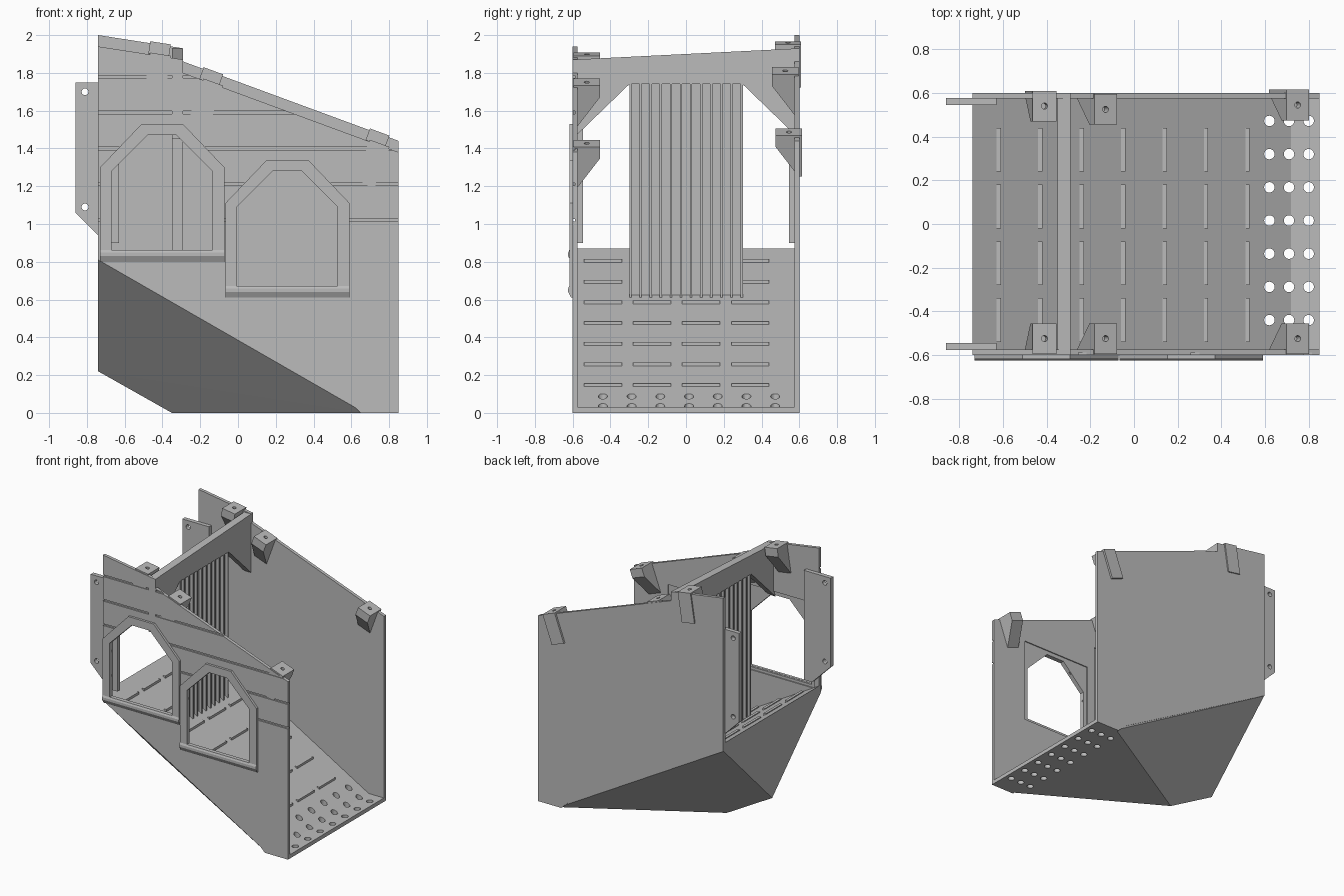
import bpy, bmesh, math
from mathutils import Matrix, Vector

cube = bpy.data.objects.get("Cube")
if cube:
    bpy.data.objects.remove(cube, do_unlink=True)

grey = bpy.data.materials.new("plain_grey")
grey.use_nodes = True
grey.diffuse_color = (0.5, 0.5, 0.5, 1)
grey.node_tree.nodes["Principled BSDF"].inputs["Base Color"].default_value = (0.5, 0.5, 0.5, 1)


def finish(name, bm):
    bmesh.ops.recalc_face_normals(bm, faces=bm.faces)
    mesh = bpy.data.meshes.new(name)
    bm.to_mesh(mesh)
    bm.free()
    mesh.materials.append(grey)
    obj = bpy.data.objects.new(name, mesh)
    bpy.context.collection.objects.link(obj)
    return obj


def add_prism(bm, pts, axis, a, b):
    """Extrude a profile: (x, z) along y, or (y, z) along x."""
    def place(p, t):
        return (p[0], t, p[1]) if axis == "y" else (t, p[0], p[1])
    face = bm.faces.new([bm.verts.new(place(p, a)) for p in pts])
    new = bmesh.ops.extrude_face_region(bm, geom=[face])["geom"]
    verts = [v for v in new if isinstance(v, bmesh.types.BMVert)]
    bmesh.ops.translate(bm, verts=verts, vec=Vector(place((0, 0), b - a)))


def prism(name, pts, axis, a, b):
    bm = bmesh.new()
    add_prism(bm, pts, axis, a, b)
    return finish(name, bm)


def rect(u0, u1, v0, v1):
    return [(u0, v0), (u1, v0), (u1, v1), (u0, v1)]


def cylinders(centres, radius, depth, rot=Matrix()):
    bm = bmesh.new()
    for c in centres:
        bmesh.ops.create_cone(bm, cap_ends=True, segments=20, radius1=radius,
                              radius2=radius, depth=depth,
                              matrix=Matrix.Translation(c) @ rot)
    return finish("cutter", bm)


def cut(targets, cutter):
    cutter.hide_render = True
    for obj in targets:
        mod = obj.modifiers.new("cut", "BOOLEAN")
        mod.operation = "DIFFERENCE"
        mod.solver = "EXACT"
        mod.object = cutter
        bpy.context.view_layer.objects.active = obj
        bpy.ops.object.modifier_apply(modifier=mod.name)
    bpy.data.objects.remove(cutter, do_unlink=True)


X0, X1, STEP = -0.74, 0.85, -0.29     # ends of the walls and the roof step
W, T = 0.6, 0.025                     # half width and wall thickness


def wall_profile(lift):
    return [(X0, 0.81), (0.59, 0.06), (0.65, 0), (X1, 0), (X1, 1.38 + lift),
            (STEP, 1.8 + lift), (STEP, 1.87 + lift), (X0, 1.94 + lift)]


# Side walls
front_wall = prism("front_wall", wall_profile(0), "y", -W, -W + T)
back_wall = prism("back_wall", wall_profile(0.06), "y", W - T, W)

# Board grooves on the front wall
bm = bmesh.new()
for i in range(5):
    z = 1.02 + 0.19 * i
    add_prism(bm, rect(-1, 1, z - 0.007, z + 0.007), "y", -W - 0.1, -W + 0.012)
cut([front_wall], finish("cutter", bm))


# Windows with trim and sill
def arch(x0, x1, z0, z1, z2, inset):
    return [(x0, z0), (x1, z0), (x1, z1), (x1 - inset, z2), (x0 + inset, z2), (x0, z1)]


for side, dx, dz in (("upper", 0, 0), ("lower", 0.663, -0.19)):
    outer = arch(-0.73 + dx, -0.072 + dx, 0.83 + dz, 1.3 + dz, 1.53 + dz, 0.22)
    inner = arch(-0.67 + dx, -0.135 + dx, 0.86 + dz, 1.28 + dz, 1.47 + dz, 0.19)
    trim = prism(side + "_window_trim", outer, "y", -W - 0.018, -W + 0.003)
    cut([front_wall, trim], prism("cutter", inner, "y", -W - 0.2, -W + 0.2))
    recess = rect(-0.7 + dx, -0.105 + dx, 0.84 + dz, 1.5 + dz)
    cut([front_wall], prism("cutter", recess, "y", -W + T - 0.008, -W + 0.1))
    sill = [(-W + 0.003, 0.8 + dz), (-W - 0.008, 0.8 + dz), (-W - 0.024, 0.83 + dz),
            (-W - 0.024, 0.848 + dz), (-W - 0.018, 0.862 + dz), (-W + 0.003, 0.862 + dz)]
    prism(side + "_window_sill", sill, "x", -0.73 + dx, -0.072 + dx)

# Sloping floor over a keeled underside, and the flat outlet floor
bm = bmesh.new()
points = [(X0, 0, 0.22), (-0.35, 0, 0)]
for y in (-W + 0.004, W - 0.004):
    points += [(X0, y, 0.81), (X0, y, 0.87), (0.67, y, 0), (0.72, y, 0), (0.72, y, 0.03)]
for p in points:
    bm.verts.new(p)
bmesh.ops.convex_hull(bm, input=bm.verts)
ramp = finish("sloping_floor", bm)
outlet = prism("outlet_floor", rect(0.7, X1, 0, 0.03), "y", -W + 0.004, W - 0.004)
drains = [(0.62 + 0.09 * i, -0.44 + 0.152 * j, 0) for i in range(3) for j in range(7)]
cut([ramp, outlet], cylinders(drains, 0.024, 0.6))

# Small steps on the sloping floor
bm = bmesh.new()
for i in range(7):
    x = -0.62 + 0.19 * i
    z = 0.87 - 0.577 * (x - X0)
    for j in range(4):
        y = -0.44 + 0.26 * j
        add_prism(bm, rect(x - 0.01, x + 0.01, z - 0.02, z + 0.013), "y", y - 0.1, y + 0.1)
finish("floor_steps", bm)

# Cross beam with corner gussets
beam = [(-W, 1.87), (W, 1.93), (W, 1.45), (0.3, 1.74), (-0.3, 1.74), (-W, 1.45)]
prism("cross_beam", beam, "x", -0.35, STEP)

# Ribbed divider panel
prism("divider_panel", rect(-0.3, 0.3, 0.55, 1.76), "x", -0.326, -0.314)
bm = bmesh.new()
for i in range(12):
    y = -0.294 + 0.0535 * i
    add_prism(bm, rect(y - 0.006, y + 0.006, 0.55, 1.76), "x", -0.35, STEP)
finish("divider_ribs", bm)

# Mounting tabs
turn = Matrix.Rotation(math.pi / 2, 4, "X")
tab = [(-0.86, 1.75), (-0.86, 1.06), (-0.7, 0.9), (-0.63, 0.9), (-0.63, 1.75)]
for name, s in (("front", -1), ("back", 1)):
    obj = prism(name + "_mounting_tab", tab, "y", s * 0.545, s * 0.578)
    cut([obj], cylinders([(-0.81, s * 0.56, z) for z in (1.09, 1.7)], 0.018, 0.2, turn))

# Roof brackets, each square to the roof edge it sits on
left_slope, right_slope = math.atan2(0.07, 0.45), math.atan2(0.42, 1.14)
bracket = [(0, 0), (0.14, 0), (0.14, 0.065), (0.02, 0.23), (0, 0.23)]
for name, x, base, slope, poke in (
        ("upper", -0.41, 1.889, left_slope, 0.015),
        ("middle", -0.13, 1.741, right_slope, 0),
        ("lower", 0.75, 1.417, right_slope, 0.02)):
    for side, s, lift in (("front", -1, 0), ("back", 1, 0.06)):
        edge = W - 0.005 + (poke if s > 0 else 0)
        profile = [(s * (edge - d), -h) for d, h in bracket]
        obj = prism(side + "_" + name + "_bracket", profile, "x", -0.055, 0.055)
        cut([obj], cylinders([(0, s * (edge - 0.07), 0)], 0.014, 0.1))
        obj.location = (x, 0, base + lift + 0.01)
        obj.rotation_euler = (0, slope, 0)
